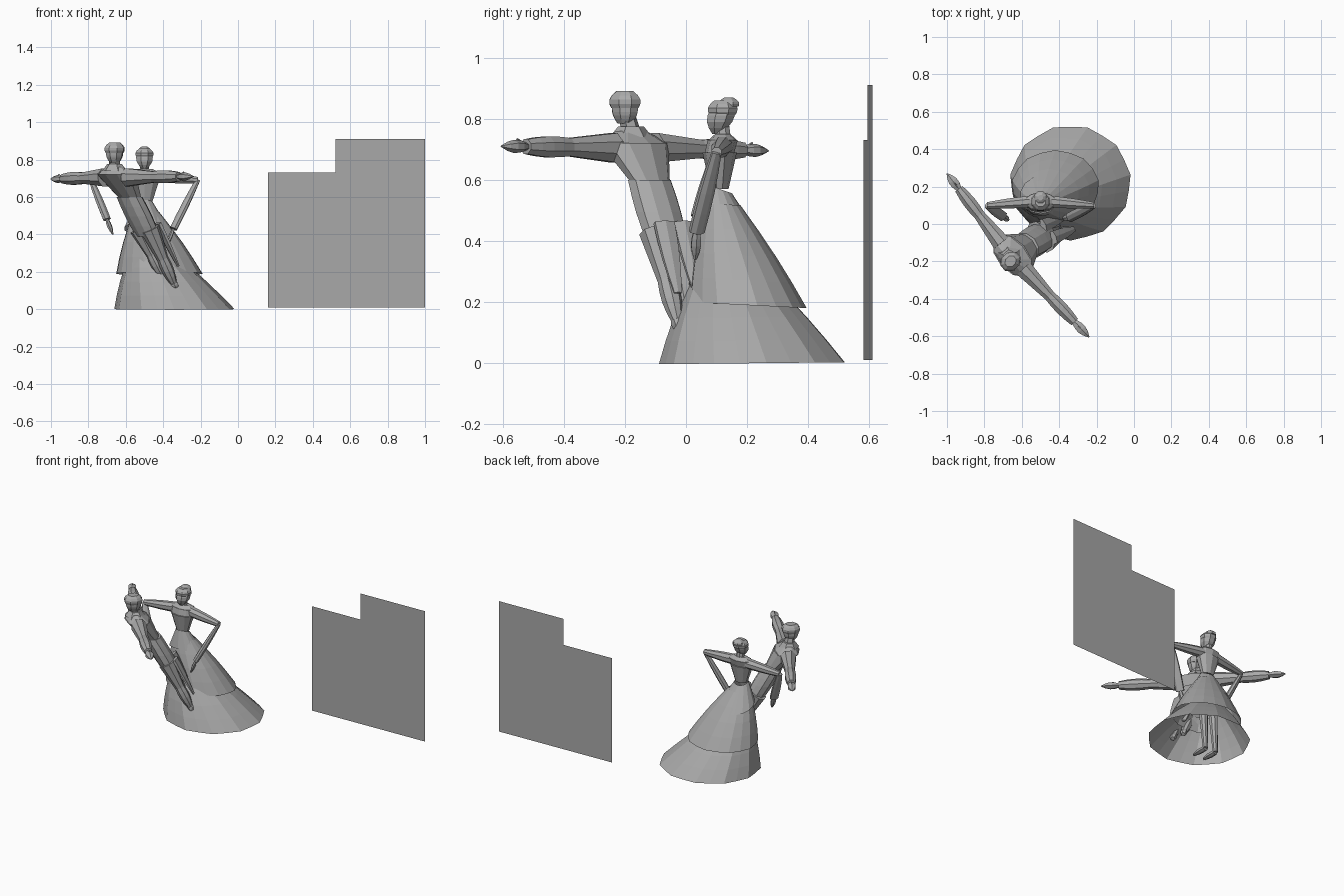
import bpy, bmesh, math
from mathutils import Vector as V

cube = bpy.data.objects.get("Cube")
if cube:
    bpy.data.objects.remove(cube)

colour = (.4, .4, .4, 1)
grey = bpy.data.materials.new("plain grey")
grey.use_nodes = True
grey.diffuse_color = colour
grey.node_tree.nodes["Principled BSDF"].inputs["Base Color"].default_value = colour

SIDEWAYS, DEPTH, UP = V((1, 0, 0)), V((0, 1, 0)), V((0, 0, 1))
# The man is turned: his arms run along ACROSS and he looks along FORWARD
ACROSS = V((.66, -.75, 0)).normalized()
FORWARD = UP.cross(ACROSS)


def finish(name, bm):
    mesh = bpy.data.meshes.new(name)
    bm.to_mesh(mesh)
    bm.free()
    mesh.materials.append(grey)
    obj = bpy.data.objects.new(name, mesh)
    bpy.context.scene.collection.objects.link(obj)


def loft(name, start, end, first, last, u, v, bulge=0, flat=1, sides=8, steps=4, caps=True, pleat=0):
    """Skin from start to end; radius goes from first to last with a swelling midway."""
    bm = bmesh.new()
    loops = []
    for step in range(steps + 1):
        t = step / steps
        radius = first + (last - first) * t + bulge * math.sin(math.pi * t)
        centre = start.lerp(end, t)
        loop = []
        for k in range(sides):
            angle = math.tau * (k + .5) / sides
            r = radius * (1 - pleat * (k % 2))
            loop.append(bm.verts.new(centre + u * r * math.cos(angle) + v * r * flat * math.sin(angle)))
        loops.append(loop)
    for low, high in zip(loops, loops[1:]):
        for k in range(sides):
            j = (k + 1) % sides
            bm.faces.new((low[k], low[j], high[j], high[k]))
    if caps:
        bm.faces.new(loops[0][::-1])
        bm.faces.new(loops[-1])
        bmesh.ops.recalc_face_normals(bm, faces=bm.faces)
    finish(name, bm)


def limb(name, start, end, first, last, **shape):
    """Loft whose rings stand square to its own direction."""
    along = (end - start).normalized()
    side = along.cross(UP).normalized()
    loft(name, start, end, first, last, side, side.cross(along), **shape)


def skirt(name, hem, top, first, last, tilt, **shape):
    """Open layer whose hem slopes down towards the back."""
    loft(name, hem, top, first, last, SIDEWAYS, DEPTH - UP * tilt, caps=False, **shape)


def upright(name, start, end, first, last, **shape):
    loft(name, start, end, first, last, SIDEWAYS, DEPTH, **shape)


def turned(name, start, end, first, last, **shape):
    loft(name, start, end, first, last, ACROSS, FORWARD, **shape)


# Stepped flat panel, standing slightly turned
left, step, right = .16, .52, 1
floor, shelf, top = .01, .73, .91
bm = bmesh.new()
outline = [(left, floor), (right, floor), (right, top), (step, top), (step, shelf), (left, shelf)]
bm.faces.new([bm.verts.new((x, .575 + .035 * x, z)) for x, z in outline])
finish("stepped_panel", bm)

# Woman: three skirt layers, the lowest sweeping into a train
waist = V((-.5, .11, .57))
skirt("skirt_train", V((-.34, .22, 0)), V((-.46, .14, .3)), .325, .12,
      tilt=-.01, flat=.95, sides=22, pleat=.03, bulge=.01)
skirt("skirt_middle", V((-.42, .2, .19)), V((-.49, .12, .52)), .235, .07,
      tilt=.05, flat=.83, sides=18, pleat=.02, bulge=.01)
skirt("skirt_top", V((-.49, .15, .43)), waist, .12, .045, tilt=.35, flat=.9, sides=14)

# Woman: bodice, neck, head and hair
bust = waist + UP * .12
shoulders = bust + V((0, .01, .04))
nape = shoulders + UP * .02
head = nape + UP * .08
upright("bodice", waist, bust, .043, .083, flat=.68, sides=10)
upright("neckline", bust, shoulders, .083, .085, flat=.58, sides=10)
upright("woman_shoulders", shoulders, nape, .085, .045, flat=.55, sides=10)
upright("woman_neck", shoulders, nape + UP * .05, .03, .02)
upright("woman_face", nape - DEPTH * .02, head, .015, .045, bulge=.015)
upright("woman_hair", head - UP * .02, head + UP * .03, .043, .03, bulge=.016)
crown = head + DEPTH * .02
upright("hair_bun", crown + UP * .01, crown + UP * .04, .035, .015, bulge=.01)

# Woman: arms held out, forearms hanging in bell sleeves, legs under the skirt
cuffs = {"left": V((-.345, .035, .43)), "right": V((-.7, .04, .48))}
fingertips = {"left": V((-.38, .03, .34)), "right": V((-.67, .02, .4))}
for side, sign in (("left", 1), ("right", -1)):
    out = SIDEWAYS * sign
    joint = shoulders + out * .05 - UP * .02
    elbow = joint + out * .235 + V((0, -.02, -.02))
    cuff, fingers = cuffs[side], fingertips[side]
    limb(f"woman_{side}_upper_arm", joint, elbow, .034, .018, bulge=.003)
    limb(f"woman_{side}_forearm", elbow, cuff, .018, .028, bulge=.005, flat=.65)
    limb(f"woman_{side}_hand", cuff, fingers, .012, .005, bulge=.01, flat=.6, sides=6)
    hip = waist + out * .04 - UP * .15
    foot = V((hip.x, .14, .02))
    limb(f"woman_{side}_leg", hip, foot, .035, .017)
    limb(f"woman_{side}_shoe", foot, foot - DEPTH * .11, .018, .01, bulge=.006, flat=.8, sides=6)

# Man: leaning coat, collar and head
tails = V((-.48, -.06, .39))
belt = V((-.58, -.12, .6))
chest = V((-.65, -.17, .72))
collar = V((-.66, -.18, .76))
chin = collar + V((0, -.02, .025))
brow = chin + UP * .05
turned("coat_lower", tails, belt, .075, .08, bulge=.007, flat=.78, sides=10)
turned("coat_chest", belt, chest, .08, .135, flat=.6, sides=10)
turned("coat_shoulders", chest, collar, .135, .06, flat=.55, sides=10)
turned("collar", collar - UP * .02, collar + UP * .015, .075, .045, flat=.85, sides=6)
turned("man_neck", collar, brow, .032, .028, sides=6)
turned("man_head", chin, brow, .024, .042, flat=1.2, bulge=.005)
turned("man_hair", brow, brow + UP * .055, .044, .028, flat=1.2, bulge=.014)

# Man: outstretched sleeves and pointed hands
reach = {"left": V((-.24, -.605, .71)), "right": V((-1, .27, .695))}
for side, sign in (("left", 1), ("right", -1)):
    shoulder = chest + ACROSS * sign * .09 - UP * .015
    tip = reach[side]
    elbow, cuff, knuckles = (shoulder.lerp(tip, f) for f in (.4, .78, .86))
    limb(f"man_{side}_upper_sleeve", shoulder, elbow, .052, .032)
    limb(f"man_{side}_lower_sleeve", elbow, cuff, .032, .026, bulge=.008)
    limb(f"man_{side}_hand", cuff, tip, .018, .003, bulge=.018, flat=.75, sides=6)
    limb(f"man_{side}_thumb", cuff, knuckles + UP * .025, .01, .003, sides=5)

# Man: tapering legs, shoes and hanging coat tails
ankles = {"left": V((-.345, -.03, .14)), "right": V((-.405, 0, .18))}
for side, sign in (("left", 1), ("right", -1)):
    out = ACROSS * sign * .042
    hip = tails + out + V((-.02, -.01, .04))
    ankle = ankles[side]
    knee = hip.lerp(ankle, .55)
    limb(f"man_{side}_thigh", hip, knee, .053, .031)
    limb(f"man_{side}_shin", knee, ankle, .031, .019, bulge=.008)
    limb(f"man_{side}_shoe", ankle, ankle + V((.015, .01, -.03)), .02, .014, bulge=.005, sides=6)
    tail = tails + out + FORWARD * .03 + UP * .07
    limb(f"coat_{side}_tail", tail, tail + V((.11, .045, -.23)), .04, .015, flat=.4, bulge=.006, sides=6)
